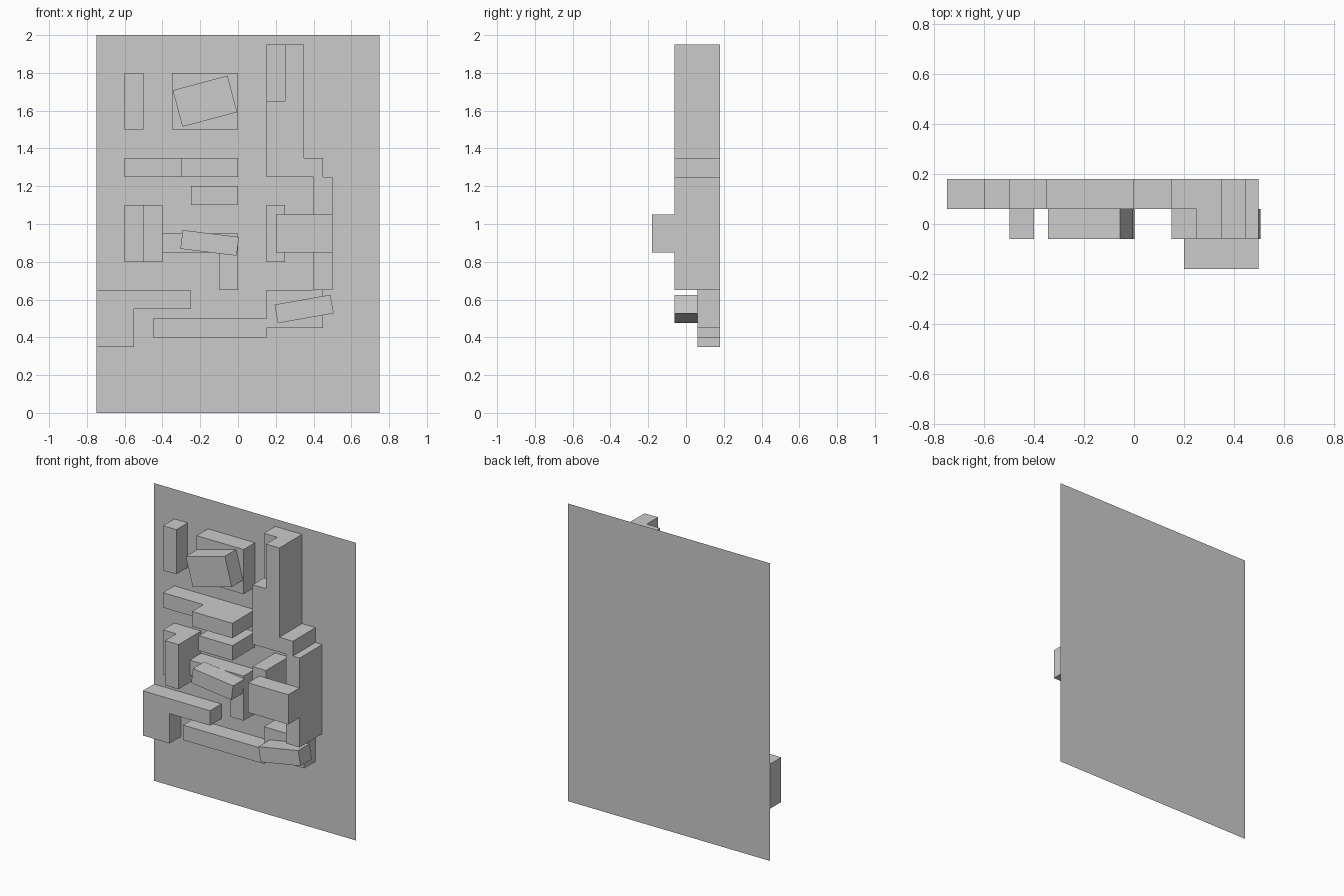
import bpy
import bmesh
from math import radians, sin, cos

if "Cube" in bpy.data.objects:
    bpy.data.objects.remove(bpy.data.objects["Cube"])

# Depth layers: the panel is at L0, each layer steps 0.12 towards the front
L0, L1, L2, L3 = 0.18, 0.06, -0.06, -0.18


def prism(name, pts, front, back=L0):
    """Extrude an x/z profile (counter-clockwise from the front) between two depths.
    Blocks that sit on the panel are left open where the panel closes them."""
    bm = bmesh.new()
    f = [bm.verts.new((x, front, z)) for x, z in pts]
    b = [bm.verts.new((x, back, z)) for x, z in pts]
    bm.faces.new(f)
    if back != L0:
        bm.faces.new(b[::-1])
    for i in range(len(pts)):
        j = (i + 1) % len(pts)
        bm.faces.new((f[j], f[i], b[i], b[j]))
    mesh = bpy.data.meshes.new(name)
    bm.to_mesh(mesh)
    bm.free()
    ob = bpy.data.objects.new(name, mesh)
    bpy.context.collection.objects.link(ob)
    return ob


def block(name, x0, x1, z0, z1, front, back=L0):
    return prism(name, [(x0, z0), (x1, z0), (x1, z1), (x0, z1)], front, back)


def tilted(name, cx, cz, w, h, deg):
    """Rotated block standing on the first layer."""
    c, s = cos(radians(deg)), sin(radians(deg))
    corners = [(-w / 2, -h / 2), (w / 2, -h / 2), (w / 2, h / 2), (-w / 2, h / 2)]
    pts = [(cx + x * c - z * s, cz + x * s + z * c) for x, z in corners]
    return prism(name, pts, L2, L1)


# Flat wall panel
mesh = bpy.data.meshes.new("wall_panel")
mesh.from_pydata([(-0.75, L0, 0), (0.75, L0, 0), (0.75, L0, 2), (-0.75, L0, 2)],
                 [], [(0, 1, 2, 3)])
bpy.context.collection.objects.link(bpy.data.objects.new("wall_panel", mesh))

# Plain raised blocks
for name, *dims in [
    ("upper_left_post", -0.6, -0.5, 1.5, 1.8, L1),
    ("upper_plate", -0.35, 0.0, 1.5, 1.8, L1),
    ("long_bar_low_half", -0.6, -0.3, 1.25, 1.35, L1),
    ("long_bar_high_half", -0.3, 0.0, 1.25, 1.35, L2),
    ("short_bar", -0.25, 0.0, 1.1, 1.2, L2),
    ("left_post_low_half", -0.6, -0.5, 0.8, 1.1, L1),
    ("left_post_high_half", -0.5, -0.4, 0.8, 1.1, L2),
    ("bridge_post", 0.15, 0.25, 0.8, 1.1, L2),
    ("tower_ledge", 0.15, 0.25, 1.65, 1.95, L1),
]:
    block(name, *dims)

# Block bridging the post and the tower leg
block("bridge_block", 0.2, 0.5, 0.85, 1.05, L3, L2)

# Stepped tower with its leg
prism("tower", [(0.15, 1.25), (0.4, 1.25), (0.4, 0.65), (0.5, 0.65), (0.5, 1.25),
                (0.45, 1.25), (0.45, 1.35), (0.35, 1.35), (0.35, 1.95),
                (0.25, 1.95), (0.25, 1.65), (0.15, 1.65)], L2)

# L-shaped blocks of the first layer
prism("middle_bracket", [(-0.4, 0.85), (-0.1, 0.85), (-0.1, 0.65), (0, 0.65),
                         (0, 0.95), (-0.4, 0.95)], L1)
prism("left_edge_bracket", [(-0.75, 0.35), (-0.55, 0.35), (-0.55, 0.55),
                            (-0.25, 0.55), (-0.25, 0.65), (-0.75, 0.65)], L1)
prism("bottom_bracket", [(-0.45, 0.4), (0.15, 0.4), (0.15, 0.45), (0.45, 0.45),
                         (0.45, 0.65), (0.15, 0.65), (0.15, 0.5), (-0.45, 0.5)], L1)

# Tilted blocks
tilted("tilted_upper_block", -0.175, 1.65, 0.3, 0.2, 15)
tilted("tilted_middle_block", -0.15, 0.9, 0.3, 0.1, -7)
tilted("tilted_bottom_block", 0.35, 0.55, 0.3, 0.1, 10)
